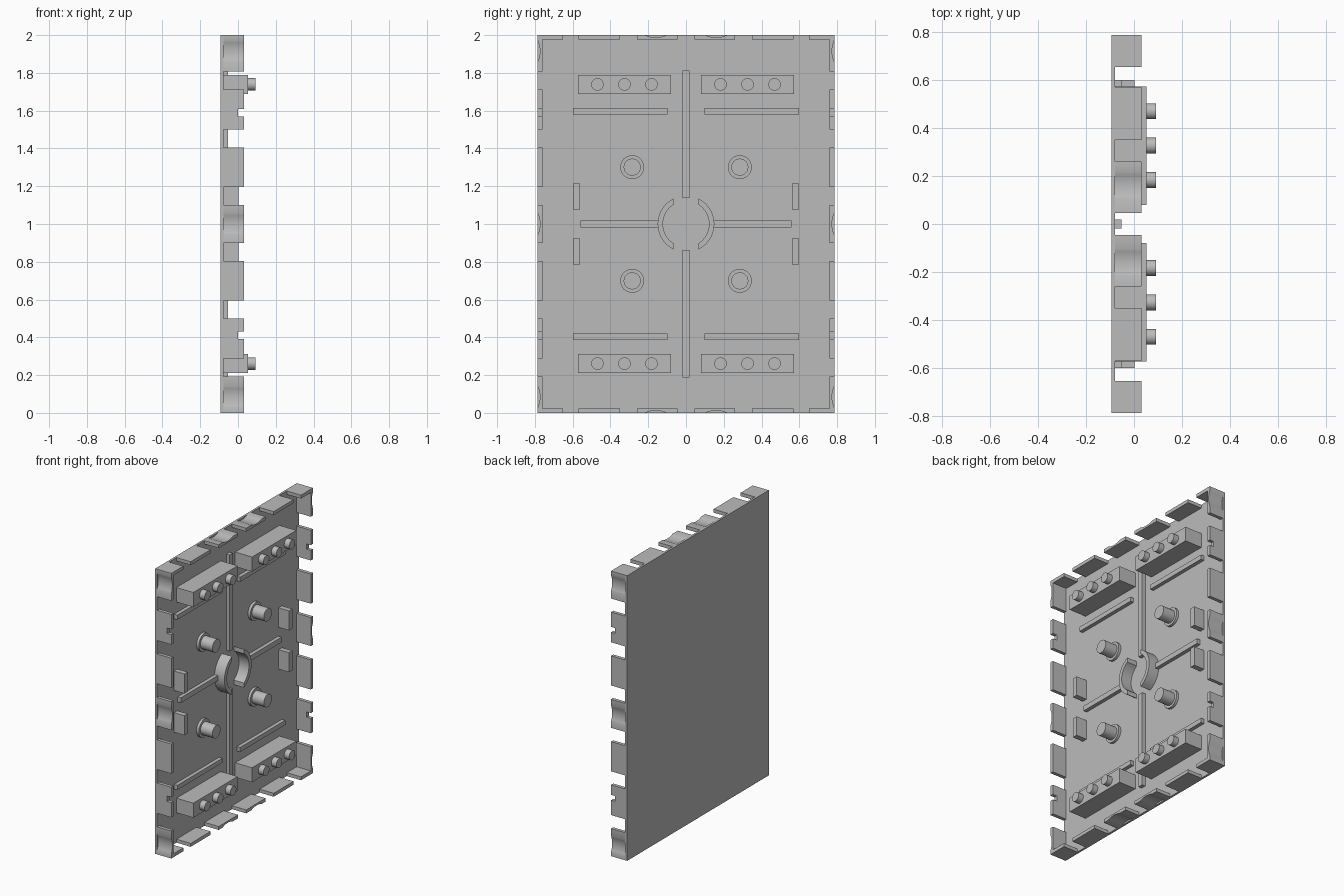
import bpy, bmesh, math
from mathutils import Vector

cube = bpy.data.objects.get("Cube")
if cube:
    bpy.data.objects.remove(cube)

grey = bpy.data.materials.new("plain grey")
grey.use_nodes = True
COLOUR = (0.5, 0.5, 0.5, 1)
grey.diffuse_color = COLOUR
grey.node_tree.nodes["Principled BSDF"].inputs["Base Color"].default_value = COLOUR

BACK, FLOOR, RIM = -0.093, -0.078, 0.032   # panel back, panel face, top of rim
HALF_Y, TOP, MID = 0.785, 2.0, 1.0
WALL = 0.024
SIGNS = (-1, 1)


def prism(name, points, push, smooth=False):
    """Closed 3D outline extruded along the vector push."""
    bm = bmesh.new()
    face = bm.faces.new([bm.verts.new(p) for p in points])
    new = bmesh.ops.extrude_face_region(bm, geom=[face])["geom"]
    verts = [v for v in new if isinstance(v, bmesh.types.BMVert)]
    bmesh.ops.translate(bm, verts=verts, vec=push)
    bmesh.ops.recalc_face_normals(bm, faces=bm.faces)
    mesh = bpy.data.meshes.new(name)
    bm.to_mesh(mesh)
    bm.free()
    mesh.materials.append(grey)
    obj = bpy.data.objects.new(name, mesh)
    bpy.context.collection.objects.link(obj)
    if smooth:
        bpy.ops.object.select_all(action="DESELECT")
        obj.select_set(True)
        bpy.context.view_layer.objects.active = obj
        bpy.ops.object.shade_smooth_by_angle(angle=math.radians(30))
    return obj


def raised(name, outline, x0, x1, smooth=False):
    """Outline in (y, z) standing out along x."""
    return prism(name, [(x0, y, z) for y, z in outline], (x1 - x0, 0, 0), smooth)


def block(name, y0, y1, z0, z1, height, base=FLOOR):
    return raised(name, [(y0, z0), (y1, z0), (y1, z1), (y0, z1)], base, height)


def arc(y, z, r, a0, a1, n):
    return [(y + r * math.cos(a0 + (a1 - a0) * i / n),
             z + r * math.sin(a0 + (a1 - a0) * i / n)) for i in range(n + 1)]


def peg(name, y, z, r, x0, x1):
    raised(name, arc(y, z, r, 0, math.tau, 40)[:-1], x0, x1, True)


def tab_outline(a, b, scoop=None):
    """(along, depth) outline of a rim tab, optionally with a shallow outer scoop."""
    pts = [(a, WALL), (a, 0)]
    if scoop is not None:
        half, deep = 0.056, 0.012
        r = (half * half + deep * deep) / (2 * deep)
        t = math.asin(half / r)
        pts += arc(scoop, deep - r, r, math.pi / 2 + t, math.pi / 2 - t, 10)
    return pts + [(b, 0), (b, WALL)]


# Base panel
block("base_panel", -HALF_Y, HALF_Y, 0, TOP, FLOOR, BACK)

for s in SIGNS:
    # Long rim: plain and scooped tabs
    for a, b, scoop in ((-1, -0.807, -0.915), (-0.405, -0.197, None),
                        (-0.1, 0.1, 0), (0.197, 0.405, None), (0.807, 1, 0.915)):
        raised("side_rim_tab",
               [(s * (HALF_Y - d), MID + t) for t, d in tab_outline(a, b, scoop)],
               FLOOR, RIM, scoop is not None)
    # Long rim: notched tabs
    for v in SIGNS:
        shape = [(FLOOR, 0.5), (RIM, 0.5), (RIM, 0.57), (0, 0.57),
                 (0, 0.608), (RIM, 0.608), (RIM, 0.712), (FLOOR, 0.712)]
        prism("notched_rim_tab", [(x, s * HALF_Y, MID + v * z) for x, z in shape],
              (0, -s * WALL, 0))
    # Short rim, top and bottom
    for v in SIGNS:
        for a, b, scoop in ((0.045, 0.26, 0.16), (0.35, 0.57, None),
                            (0.652, HALF_Y - WALL, None)):
            raised("end_rim_tab",
                   [(s * t, MID + v * (MID - d)) for t, d in tab_outline(a, b, scoop)],
                   FLOOR, RIM, scoop is not None)

for s in SIGNS:
    # Ribs crossing the panel
    block("upright_rib", -0.018, 0.018, MID + s * 0.138, MID + s * 0.813, -0.052)
    block("middle_rib", s * 0.145, s * 0.558, 0.982, 1.018, -0.052)
    # Split central ring
    outer, inner, gap = 0.15, 0.122, 0.066
    ao, ai = math.acos(gap / outer), math.acos(gap / inner)
    ring = arc(0, 0, outer, -ao, ao, 20) + arc(0, 0, inner, ai, -ai, 20)
    raised("ring_half", [(s * y, MID + z) for y, z in ring], FLOOR, 0.0, True)
    for v in SIGNS:
        block("long_rib", s * 0.098, s * 0.598, MID + v * 0.581, MID + v * 0.613, -0.052)
        block("stop_block", s * 0.561, s * 0.598, MID + v * 0.078, MID + v * 0.215, 0.003)
        # Collared posts
        y, z = s * 0.285, MID + v * 0.301
        peg("post_collar", y, z, 0.063, FLOOR, -0.06)
        peg("post", y, z, 0.045, -0.06, RIM)
        # Connector blocks with three pegs
        block("connector_block", s * 0.08, s * 0.571, MID + v * 0.688, MID + v * 0.79, 0.053)
        for y in (0.183, 0.326, 0.469):
            peg("connector_peg", s * y, MID + v * 0.739, 0.033, 0.053, 0.092)
